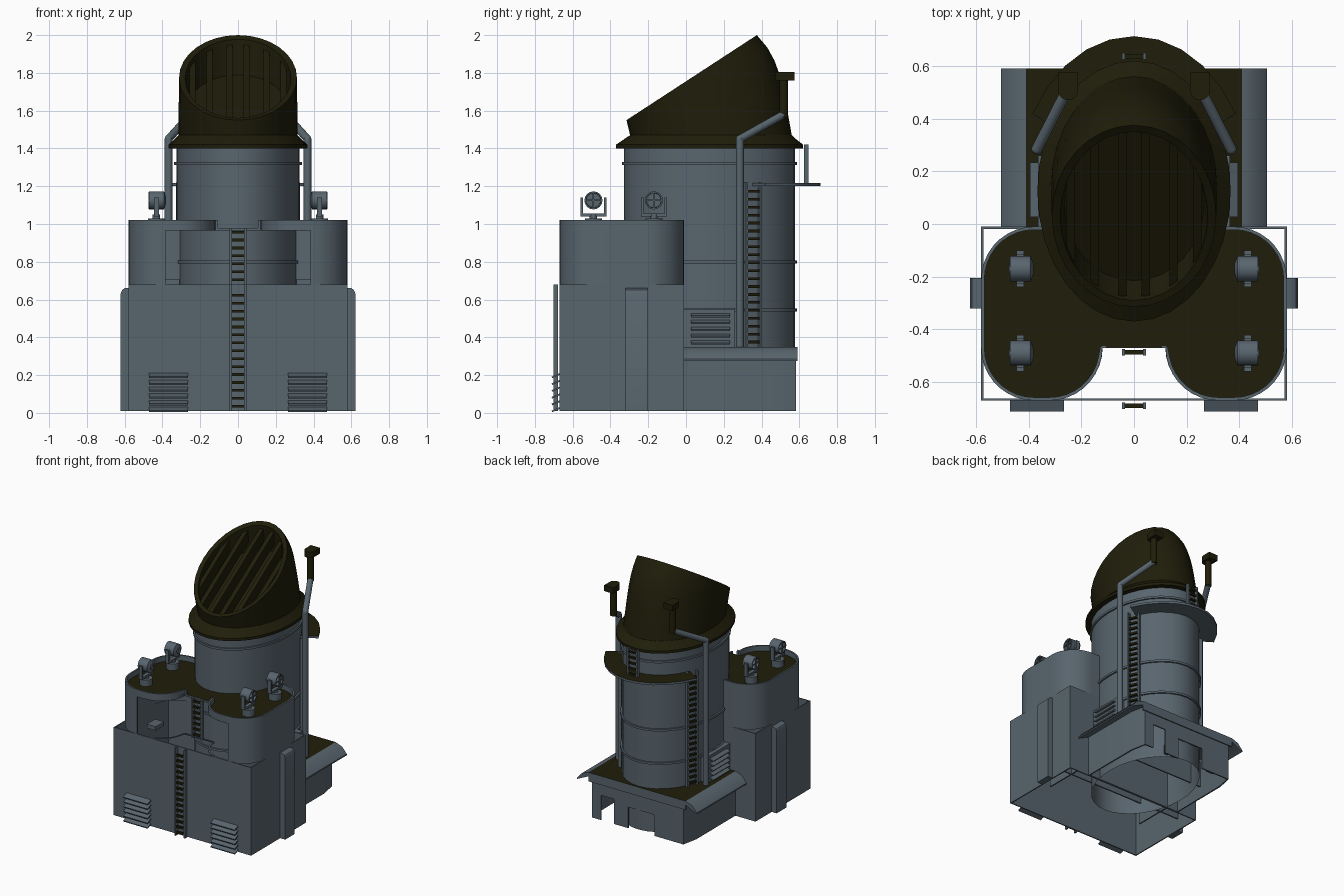
import bpy, bmesh, math
from mathutils import Matrix, Vector

if "Cube" in bpy.data.objects:
    bpy.data.objects.remove(bpy.data.objects["Cube"])


def material(name, rgb):
    m = bpy.data.materials.new(name)
    m.use_nodes = True
    m.diffuse_color = (*rgb, 1)
    m.node_tree.nodes["Principled BSDF"].inputs["Base Color"].default_value = (*rgb, 1)
    return m


GREY = material("blue grey paint", (0.098, 0.130, 0.155))
DARK = material("dark olive paint", (0.014, 0.0125, 0.003))
parts = []


def finish(name, bm, mat, dark_top=False):
    bmesh.ops.recalc_face_normals(bm, faces=bm.faces)
    if dark_top:
        for f in bm.faces:
            f.material_index = int(f.normal.z > 0.99)
    mesh = bpy.data.meshes.new(name)
    bm.to_mesh(mesh)
    bm.free()
    mesh.materials.append(mat)
    mesh.materials.append(DARK)
    ob = bpy.data.objects.new(name, mesh)
    bpy.context.collection.objects.link(ob)
    parts.append(ob)
    return ob


def boxes(name, mat, items):
    # each item: centre, size, optional (axis, angle)
    bm = bmesh.new()
    for c, s, *r in items:
        rot = Matrix.Rotation(r[0][1], 4, r[0][0]) if r else Matrix()
        m = Matrix.Translation(c) @ rot @ Matrix.Diagonal((*s, 1))
        bmesh.ops.create_cube(bm, size=1, matrix=m)
    return finish(name, bm, mat)


def prism(name, pts, a, b, mat=GREY, axis="z", dark_top=False):
    place = (lambda u, v, w: (u, v, w)) if axis == "z" else (lambda u, v, w: (u, w, v))
    bm = bmesh.new()
    lo = [bm.verts.new(place(*p, a)) for p in pts]
    hi = [bm.verts.new(place(*p, b)) for p in pts]
    bm.faces.new(lo)
    bm.faces.new(hi)
    for i in range(len(pts)):
        j = (i + 1) % len(pts)
        bm.faces.new((lo[i], lo[j], hi[j], hi[i]))
    return finish(name, bm, mat, dark_top)


def loft(name, rings, mat, cap=False, loop=False):
    bm = bmesh.new()
    rows = [[bm.verts.new(p) for p in r] for r in rings]
    n = len(rows[0])
    for a, b in zip(rows, rows[1:] + (rows[:1] if loop else [])):
        for i in range(n):
            j = (i + 1) % n
            bm.faces.new((a[i], a[j], b[j], b[i]))
    if cap:
        bm.faces.new(rows[-1])
    return finish(name, bm, mat)


def ellipse(rx, ry, cy, z, tilt=0, bulge=0, n=32):
    ring = []
    for k in range(n):
        c, s = math.cos(math.tau * k / n), math.sin(math.tau * k / n)
        ring.append((rx * c, cy + ry * s + bulge * max(0, s), z + tilt * s))
    return ring


def rods(name, mat, points, r):
    bm = bmesh.new()
    for p, q in zip(points, points[1:]):
        p, q = Vector(p), Vector(q)
        m = Matrix.Translation((p + q) / 2) @ (q - p).to_track_quat("Z", "Y").to_matrix().to_4x4()
        bmesh.ops.create_cone(bm, cap_ends=True, segments=14, radius1=r, radius2=r,
                              depth=(q - p).length, matrix=m)
    for p in points[1:-1]:
        bmesh.ops.create_uvsphere(bm, u_segments=14, v_segments=8, radius=r,
                                  matrix=Matrix.Translation(p))
    return finish(name, bm, mat)


def walls(name, pts, z0, z1, cuts):
    # thin open-ended shell with box-shaped openings
    ob = loft(name, [[(x, y, z) for x, y in pts] for z in (z0, z1)], GREY)
    sol = ob.modifiers.new("thickness", "SOLIDIFY")
    sol.thickness, sol.offset = 0.012, -1
    cutters = [boxes("opening_cutter", GREY, [c]) for c in cuts]
    for c in cutters:
        mod = ob.modifiers.new("opening", "BOOLEAN")
        mod.operation, mod.solver, mod.object = "DIFFERENCE", "EXACT", c
    bpy.context.view_layer.objects.active = ob
    for mod in list(ob.modifiers):
        bpy.ops.object.modifier_apply(modifier=mod.name)
    for c in cutters:
        parts.remove(c)
        bpy.data.objects.remove(c)
    return ob


def ladder(name, x, y, z0, z1, turn=0):
    turn = math.radians(turn)
    across = Vector((math.cos(turn), math.sin(turn), 0)) * 0.04
    mid = Vector((x, y, (z0 + z1) / 2))
    boxes(name + "_rails", GREY,
          [(mid + across * s, (0.012, 0.025, z1 - z0), ("Z", turn)) for s in (-1, 1)])
    boxes(name + "_rungs", DARK,
          [((x, y, z0 + 0.025 + 0.042 * k), (0.08, 0.016, 0.014), ("Z", turn))
           for k in range(int((z1 - z0) / 0.042))])


def arc(cx, cy, r, a, b, n=9):
    return [(cx + r * math.cos(math.radians(a + (b - a) * k / n)),
             cy + r * math.sin(math.radians(a + (b - a) * k / n))) for k in range(n + 1)]


def mirrored(half):
    return half + [(-x, y) for x, y in reversed(half)]


# lower block: hollow, open above and below
walls("lower_block", mirrored([(0.58, -0.67), (0.58, -0.01)]), 0.01, 0.68, [])

# twin-lobed upper house with front opening and lowered rim
house = mirrored([(0.12, -0.47)] + arc(0.32, -0.47, 0.2, 180, 270)
                 + arc(0.38, -0.47, 0.2, 270, 360) + arc(0.38, -0.21, 0.2, 0, 90))
walls("upper_house", house, 0.675, 1.02,
      [((0, -0.58, 0.8225), (0.77, 0.36, 0.285)), ((0, -0.47, 1.02), (0.21, 0.1, 0.09))])
prism("upper_deck", [(x * 0.992, -0.34 + (y + 0.34) * 0.99) for x, y in house],
      0.965, 0.98, dark_top=True)

# rear base, hollow, with notches along the back
hull = mirrored([(0.41, -0.01), (0.41, 0.46), (0.385, 0.582)])
walls("rear_base", hull, 0.01, 0.335,
      [((0.255, 0.58, 0.09), (0.11, 0.08, 0.22)), ((-0.03, 0.58, 0.07), (0.22, 0.08, 0.2))])
prism("rear_deck", [(-0.505, 0.285), (-0.465, 0.33), (-0.41, 0.35), (0.41, 0.35),
                    (0.465, 0.33), (0.505, 0.285), (0.505, 0.275), (0.41, 0.32),
                    (-0.41, 0.32), (-0.505, 0.275)],
      -0.01, 0.59, axis="y", dark_top=True)
boxes("rear_deck_lip", GREY, [((0, 0.585, 0.312), (0.82, 0.01, 0.06))])
boxes("inner_ribs", GREY,
      [((0, -0.2, 0.2), (1.14, 0.01, 0.2)), ((0, 0.25, 0.2), (0.8, 0.01, 0.2))]
      + [((s * 0.41, -0.22, 0.2), (0.01, 0.42, 0.2)) for s in (-1, 1)]
      + [((x, 0.555, 0.07), (0.06, 0.05, 0.07)) for x in (0.14, -0.25)])

# oval funnel with raised bands
loft("funnel", [ellipse(0.326, 0.452, 0.125, z) for z in (0.02, 1.41)], GREY)
for z in (0.545, 0.80, 1.32):
    loft("funnel_band", [ellipse(0.325 + d, 0.45 + d, 0.125, z + h) for d, h in
                         ((0, -0.008), (0.013, -0.008), (0.013, 0.008), (0, 0.008))],
         GREY, loop=True)

# raked cowl: skirt, bulged shell, rim, sunken floor
cowl = [ellipse(0.325, 0.45, 0.125, 1.40), ellipse(0.367, 0.495, 0.125, 1.40),
        ellipse(0.367, 0.495, 0.125, 1.42), ellipse(0.33, 0.447, 0.128, 1.455),
        ellipse(0.316, 0.428, 0.132, 1.47)]
for k in range(1, 9):
    t = k / 8
    cowl.append(ellipse(0.316 - 0.004 * t, 0.428 - 0.083 * t, 0.132 - 0.102 * t,
                        1.47 + 0.305 * t, 0.225 * t, 0.09 * t * (1 - t ** 4)))
cowl += [ellipse(0.28, 0.32, 0.03, 1.77, 0.208), ellipse(0.265, 0.29, 0.075, 1.61, 0.18)]
loft("cowl", cowl, DARK, cap=True)
rake = math.atan(0.65)
boxes("cowl_grille", DARK,
      [((s * x, 0.063, 1.715), (0.032, 0.76 * math.sqrt(1 - (x / 0.3) ** 2), 0.08), ("X", rake))
       for x in (0.045, 0.15, 0.24) for s in (-1, 1)])

# crescent platform behind the funnel
sweep = [math.radians(30 + 120 * k / 10) for k in range(11)]
crescent = [(0.445 * math.cos(a), 0.125 + 0.588 * math.sin(a)) for a in sweep]
crescent += [(0.31 * math.cos(a), 0.125 + 0.44 * math.sin(a)) for a in reversed(sweep)]
prism("rear_platform", crescent, 1.2, 1.217, dark_top=True)

# ladders
ladder("front_lower_ladder", 0, -0.69, 0.01, 0.68)
ladder("front_upper_ladder", 0, -0.487, 0.68, 0.98)
ladder("rear_ladder", 0, 0.637, 1.2, 1.42)

for s, side in ((1, "left"), (-1, "right")):
    ladder(side + "_ladder", s * 0.3, 0.355, 0.35, 1.22, turn=90 + s * 23)
    # buttress on the block side
    prism(side + "_buttress", [(s * x, z) for x, z in
          ((0.575, 0.01), (0.622, 0.01), (0.622, 0.63), (0.614, 0.65), (0.6, 0.66),
           (0.575, 0.662))], -0.32, -0.205, axis="y")
    # front louvres
    boxes(side + "_front_louvre", GREY,
          [((s * 0.368, -0.687, 0.018 + 0.036 * k), (0.205, 0.05, 0.009), ("X", 0.4))
           for k in range(6)])
    # vent box beside the funnel
    boxes(side + "_vent_box", GREY, [((s * 0.315, 0.125, 0.45), (0.1, 0.27, 0.2))])
    boxes(side + "_vent_louvre", GREY,
          [((s * 0.372, 0.13, 0.375 + 0.036 * k), (0.045, 0.205, 0.009), ("Y", s * 0.4))
           for k in range(5)])
    # step inside the house opening
    boxes(side + "_step", GREY, [((s * 0.347, -0.5, 0.695), (0.075, 0.1, 0.03))])
    # exhaust pipe and hooded outlet
    bend = (s * 0.25, 0.517, 1.58)
    rods(side + "_pipe", GREY, [(s * 0.368, 0.285, 0.35), (s * 0.368, 0.285, 1.45), bend], 0.021)
    rods(side + "_pipe_top", DARK, [(bend[0], bend[1], 1.565), (bend[0], bend[1], 1.77)], 0.023)
    hood = [(s * 0.25 + x, y) for x, y in arc(0, 0.508, 0.038, 180, 360)]
    prism(side + "_pipe_hood", hood + [(s * 0.25 + 0.038, 0.575), (s * 0.25 - 0.038, 0.575)],
          1.76, 1.805, DARK)
    # searchlights: hollow drum with a cross guard on a yoke
    for y in (-0.49, -0.17):
        x = s * 0.432
        drum = [(-0.05, 0.02), (-0.04, 0.048), (0.038, 0.048), (0.038, 0.04), (-0.03, 0.038)]
        loft("searchlight_drum",
             [[(x + s * d, y + r * math.cos(math.tau * k / 16),
                1.125 + r * math.sin(math.tau * k / 16)) for k in range(16)]
              for d, r in drum], GREY, cap=True)
        boxes("searchlight_yoke", GREY,
              [((x, y + d * 0.062, 1.095), (0.028, 0.014, 0.09)) for d in (-1, 1)]
              + [((x, y, 1.048), (0.028, 0.138, 0.014)),
                 ((x + s * 0.037, y, 1.125), (0.008, 0.09, 0.008)),
                 ((x + s * 0.037, y, 1.125), (0.008, 0.008, 0.09))])
        rods("searchlight_post", GREY, [(x, y, 0.975), (x, y, 1.05)], 0.02)
        rods("searchlight_foot", GREY, [(x, y, 0.975), (x, y, 1.03)], 0.045)

# smooth curved faces, keep corners sharp
bpy.ops.object.select_all(action="DESELECT")
for ob in parts:
    ob.select_set(True)
bpy.context.view_layer.objects.active = parts[0]
bpy.ops.object.shade_smooth_by_angle(angle=math.radians(32))
